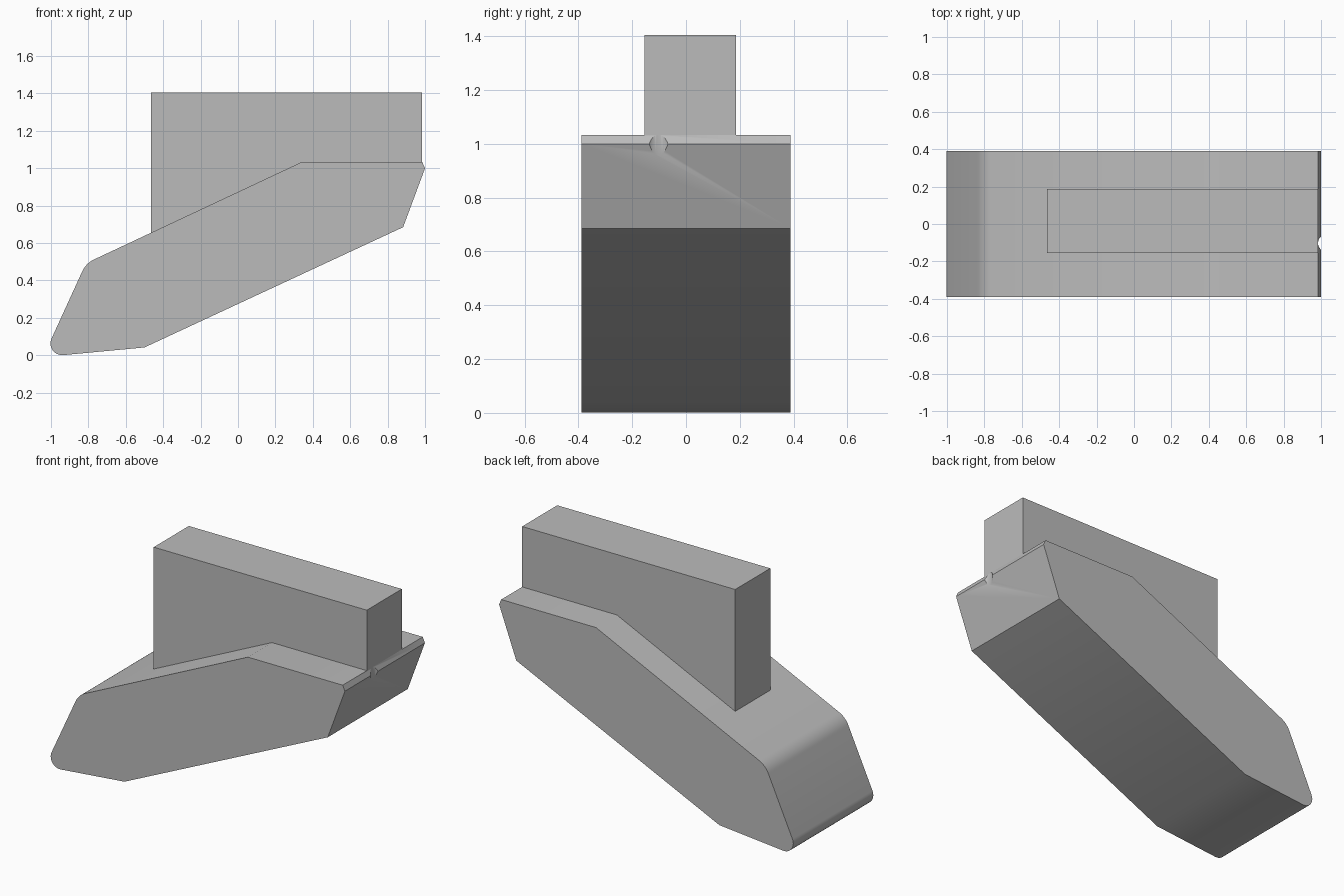
import bpy
import bmesh
import math
from mathutils import Vector

cube = bpy.data.objects.get("Cube")
if cube:
    bpy.data.objects.remove(cube, do_unlink=True)

GREY = (0.5, 0.5, 0.5, 1)
grey = bpy.data.materials.new("plain_grey")
grey.use_nodes = True
grey.diffuse_color = GREY
grey.node_tree.nodes["Principled BSDF"].inputs["Base Color"].default_value = GREY


def fillet(before, corner, after, radius, steps=10):
    """Round one profile corner with a tangent arc."""
    p, a, b = Vector(corner), Vector(before), Vector(after)
    u, v = (a - p).normalized(), (b - p).normalized()
    half = u.angle(v) / 2
    centre = p + (u + v).normalized() * radius / math.sin(half)
    start = p + u * radius / math.tan(half) - centre
    end = p + v * radius / math.tan(half) - centre
    turn = start.angle(end)
    return [centre + (start * math.sin(turn * (1 - i / steps))
                      + end * math.sin(turn * i / steps)) / math.sin(turn)
            for i in range(steps + 1)]


def prism(name, profile, y0, y1):
    """Extrude an x-z profile along y."""
    bm = bmesh.new()
    face = bm.faces.new([bm.verts.new((x, y0, z)) for x, z in profile])
    ext = bmesh.ops.extrude_face_region(bm, geom=[face])
    moved = [g for g in ext["geom"] if isinstance(g, bmesh.types.BMVert)]
    bmesh.ops.translate(bm, verts=moved, vec=(0, y1 - y0, 0))
    bmesh.ops.recalc_face_normals(bm, faces=bm.faces)
    mesh = bpy.data.meshes.new(name)
    bm.to_mesh(mesh)
    bm.free()
    mesh.materials.append(grey)
    obj = bpy.data.objects.new(name, mesh)
    bpy.context.collection.objects.link(obj)
    return obj


# Slanted body with a rounded toe and shoulder
toe, shoulder = (-1.042, -0.009), (-0.813, 0.492)
heel, knee = (-0.5, 0.042), (0.34, 1.033)
tail = [(0.985, 1.033), (1.0, 1.0), (0.883, 0.685)]
profile = (fillet(heel, toe, shoulder, 0.0625)
           + fillet(toe, shoulder, knee, 0.13)
           + [knee] + tail + [heel])
body = prism("slanted_body", profile, -0.389, 0.389)

# Upright slab seated on the sloping top
prism("upright_slab", [(-0.465, 0.655), knee, (0.985, 1.033),
                       (0.985, 1.405), (-0.465, 1.405)], -0.155, 0.186)

# Small round notch in the tail edge
bpy.ops.mesh.primitive_cylinder_add(vertices=48, radius=0.046, depth=0.6,
                                    location=(1.03, -0.102, 1.0))
cutter = bpy.context.object
cutter.name = "notch_cutter"
cutter.hide_render = True
cutter.data.materials.append(grey)
cut = body.modifiers.new("notch", "BOOLEAN")
cut.operation = "DIFFERENCE"
cut.solver = "EXACT"
cut.object = cutter
bpy.ops.object.select_all(action="DESELECT")
body.select_set(True)
bpy.context.view_layer.objects.active = body
bpy.ops.object.modifier_apply(modifier=cut.name)
bpy.data.objects.remove(cutter, do_unlink=True)

# Smooth the rounded corners, keep the hard edges
bpy.ops.object.shade_smooth_by_angle(angle=math.radians(30))
